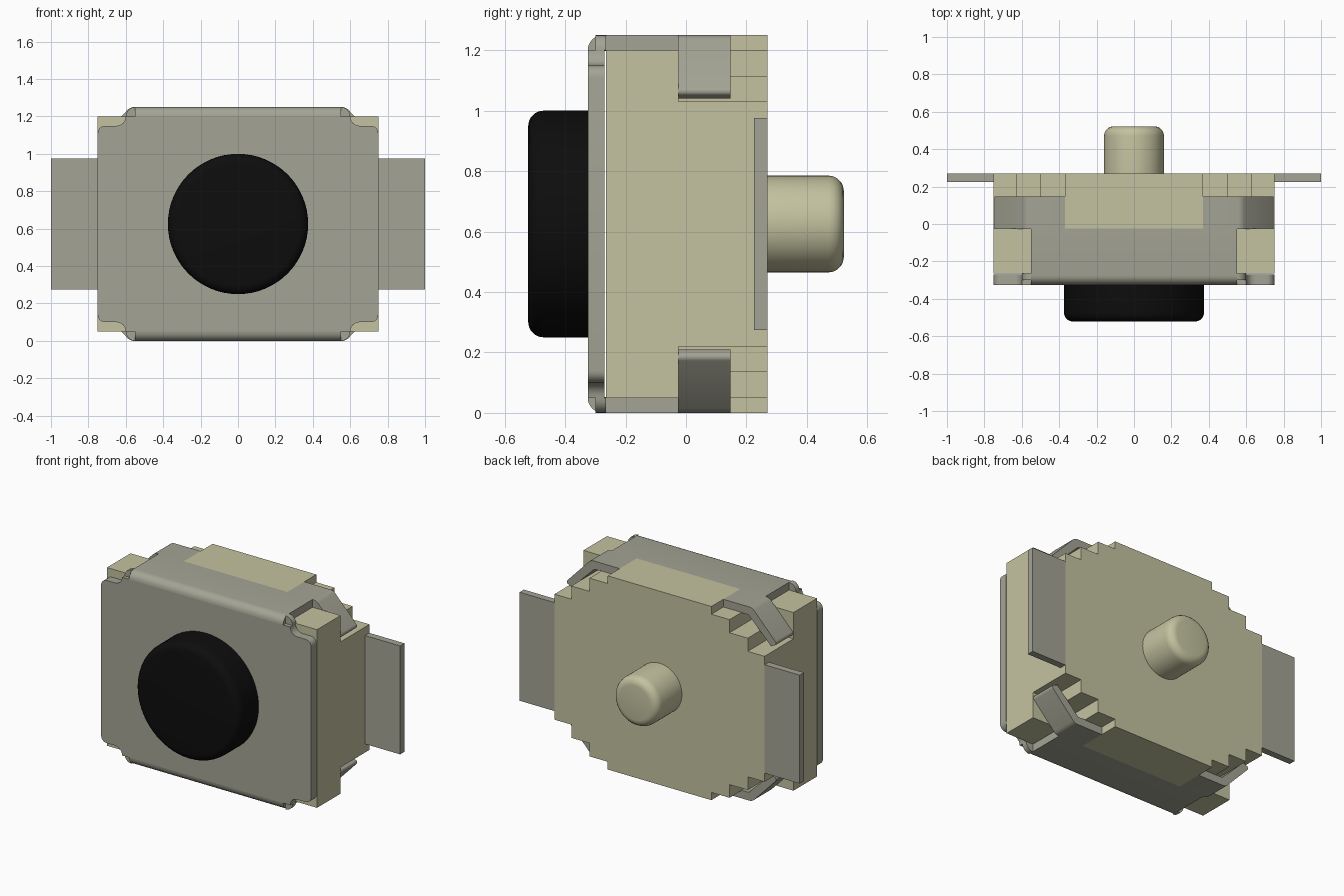
import bpy, bmesh, math
from mathutils import Matrix

if "Cube" in bpy.data.objects:
    bpy.data.objects.remove(bpy.data.objects["Cube"])

MID = 0.625  # height of the switch centre line


def material(name, colour):
    m = bpy.data.materials.new(name)
    m.use_nodes = True
    m.diffuse_color = (*colour, 1)
    m.node_tree.nodes["Principled BSDF"].inputs["Base Color"].default_value = (*colour, 1)
    return m


TAN = material("tan plastic", (0.55, 0.54, 0.35))
METAL = material("grey metal", (0.37, 0.37, 0.30))
BLACK = material("black rubber", (0.004, 0.004, 0.004))


def finish(name, bm, mat):
    bmesh.ops.recalc_face_normals(bm, faces=bm.faces)
    mesh = bpy.data.meshes.new(name)
    bm.to_mesh(mesh)
    bm.free()
    mesh.materials.append(mat)
    ob = bpy.data.objects.new(name, mesh)
    bpy.context.collection.objects.link(ob)
    bpy.ops.object.select_all(action='DESELECT')
    ob.select_set(True)
    bpy.context.view_layer.objects.active = ob
    bpy.ops.object.shade_smooth_by_angle(angle=math.radians(35))
    return ob


def prism(name, points, offset, mat):
    """Extrude a closed 3D outline by an offset vector."""
    bm = bmesh.new()
    face = bm.faces.new([bm.verts.new(p) for p in points])
    new = bmesh.ops.extrude_face_region(bm, geom=[face])["geom"]
    bmesh.ops.translate(bm, vec=offset, verts=[v for v in new if isinstance(v, bmesh.types.BMVert)])
    return finish(name, bm, mat)


def plate(name, outline, y0, y1, mat):
    """Extrude an (x, height from centre) outline along y."""
    return prism(name, [(x, y0, MID + h) for x, h in outline], (0, y1 - y0, 0), mat)


def four_way(quarter):
    """Mirror a quarter outline, listed from top to side, into a closed ring."""
    back = quarter[::-1]
    return (quarter + [(x, -h) for x, h in back]
            + [(-x, -h) for x, h in quarter] + [(-x, h) for x, h in back])


def arc(cx, cy, r, start, end, n=6):
    angles = [math.radians(start + (end - start) * i / n) for i in range(n + 1)]
    return [(cx + r * math.cos(a), cy + r * math.sin(a)) for a in angles]


def round_pin(name, radius, y_base, y_tip, bevel, mat):
    """Cylinder along y with a rounded tip edge."""
    bm = bmesh.new()
    bmesh.ops.create_cone(bm, cap_ends=True, segments=64, radius1=radius, radius2=radius,
                          depth=abs(y_tip - y_base))
    turn = Matrix.Rotation(math.radians(90), 4, 'X')
    bmesh.ops.transform(bm, verts=bm.verts,
                        matrix=Matrix.Translation((0, (y_base + y_tip) / 2, MID)) @ turn)
    rim = [e for e in bm.edges if all(abs(v.co.y - y_tip) < 0.001 for v in e.verts)]
    bmesh.ops.bevel(bm, geom=rim, offset=bevel, segments=5, profile=0.5, affect='EDGES')
    return finish(name, bm, mat)


# Plastic housing: full block in front, stepped block behind
plate("housing_front", four_way([(0.75, 0.575)]), -0.265, -0.025, TAN)
stairs = [(0.37, 0.625), (0.37, 0.575), (0.5, 0.575), (0.5, 0.49),
          (0.63, 0.49), (0.63, 0.405), (0.75, 0.405)]
plate("housing_back", four_way(stairs), -0.025, 0.27, TAN)

# Metal cover plate with notched, rounded corners
corner = ([(0.6, 0.575)] + arc(0.65, 0.575, 0.05, 180, 270)
          + arc(0.71, 0.485, 0.04, 90, 0))[1:]
plate("cover_plate", four_way(corner), -0.325, -0.27, METAL)

# Cover flaps, corner fillets and bent clip arms
bend = arc(-0.275, 0.575, 0.05, 180, 90)
flap = bend + [(-0.025, 0.625), (-0.025, 0.573), (-0.27, 0.573)]
fillet = [(0.55, 0.573)] + arc(0.55, 0.575, 0.05, 0, 90)
arm = ([(0.37, 0.625)] + arc(0.555, 0.575, 0.05, 90, 45, 4)
       + arc(0.728, 0.44, 0.018, 45, -45, 4)
       + [(0.71, 0.415), (0.55, 0.573), (0.37, 0.573)])
for up, end in ((1, "top"), (-1, "bottom")):
    prism(end + "_flap", [(-0.55, y, MID + up * h) for y, h in flap], (1.1, 0, 0), METAL)
    for s, side in ((1, "left"), (-1, "right")):
        plate(f"{end}_{side}_fillet", [(s * x, up * h) for x, h in fillet], -0.3, -0.265, METAL)
        plate(f"{end}_{side}_clip_arm", [(s * x, up * h) for x, h in arm], -0.026, 0.148, METAL)

# Solder terminals on each side
for s, side in ((1, "left"), (-1, "right")):
    tab = [(s * 0.74, 0.35), (s, 0.35), (s, -0.35), (s * 0.74, -0.35)]
    plate(side + "_terminal", tab, 0.225, 0.269, METAL)

# Push button and rear locating peg
round_pin("push_button", 0.375, -0.32, -0.522, 0.05, BLACK)
round_pin("locating_peg", 0.16, 0.26, 0.522, 0.05, TAN)
